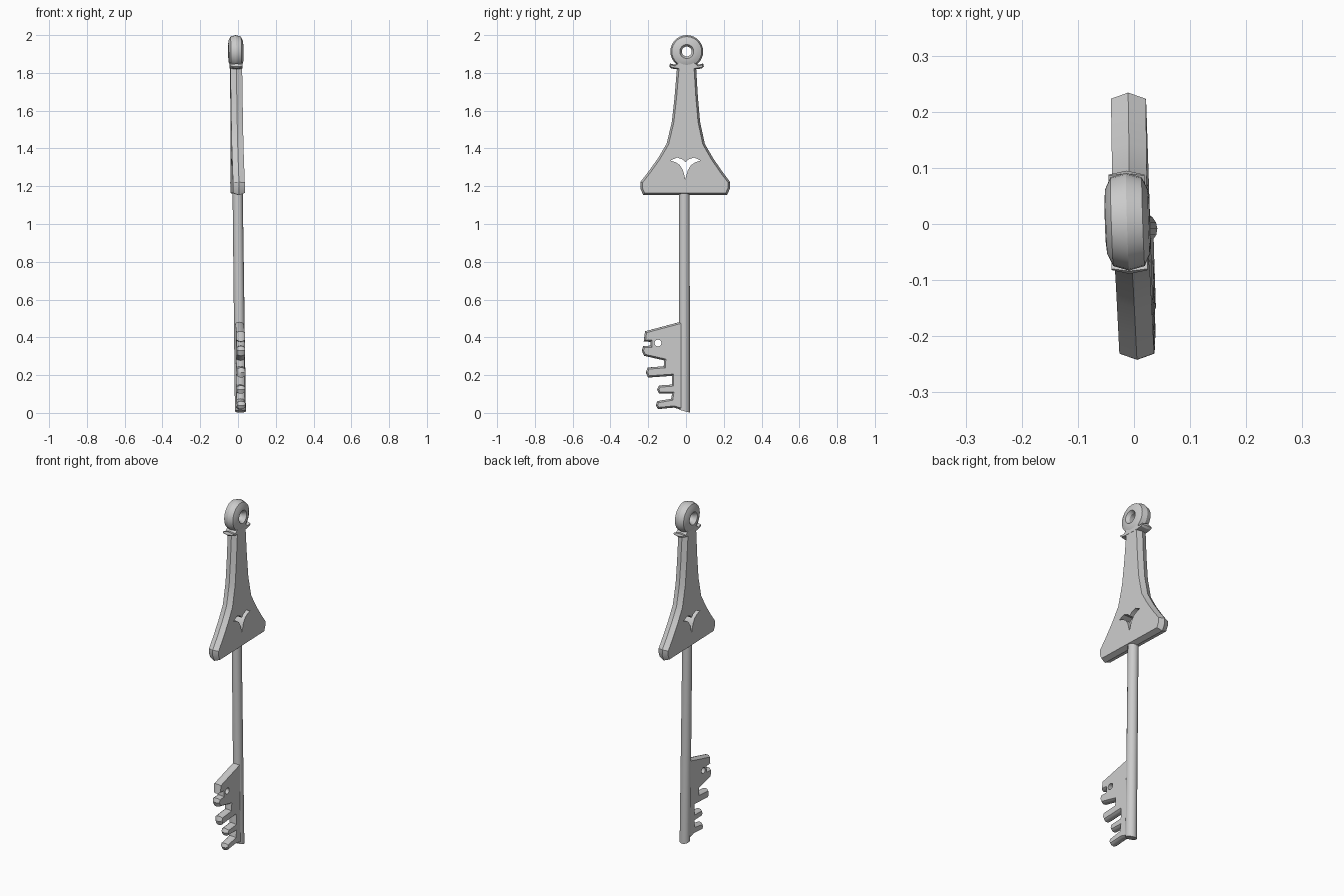
import bpy, bmesh, math
from mathutils import Vector

if "Cube" in bpy.data.objects:
    bpy.data.objects.remove(bpy.data.objects["Cube"])


def lean(p):
    # the whole key leans and twists very slightly
    return Vector((p[0] + 0.0125 - 0.0125 * p[2] - 0.033 * p[1], p[1], p[2]))


def finish(bm, name, angle=32):
    for v in bm.verts:
        v.co = lean(v.co)
    bmesh.ops.recalc_face_normals(bm, faces=bm.faces)
    me = bpy.data.meshes.new(name)
    bm.to_mesh(me)
    bm.free()
    ob = bpy.data.objects.new(name, me)
    bpy.context.collection.objects.link(ob)
    bpy.ops.object.select_all(action='DESELECT')
    ob.select_set(True)
    bpy.context.view_layer.objects.active = ob
    bpy.ops.object.shade_smooth_by_angle(angle=math.radians(angle))
    return ob


def inset(pts, d):
    # move every side of a closed outline inwards by d
    n = len(pts)
    area = sum(pts[i][0] * pts[(i + 1) % n][1] - pts[(i + 1) % n][0] * pts[i][1] for i in range(n))
    s = 1 if area > 0 else -1
    out = []
    for i in range(n):
        a, b, c = Vector(pts[i - 1]), Vector(pts[i]), Vector(pts[(i + 1) % n])
        e, f = (b - a).normalized(), (c - b).normalized()
        n1, n2 = Vector((-e.y, e.x)) * s, Vector((-f.y, f.x)) * s
        out.append(tuple(b + (n1 + n2) * (d / max(0.4, 1 + n1.dot(n2)))))
    return out


def plate(name, outline, layers, holes=()):
    # layers: (x, inset) steps for the rim; holes run straight through
    bm = bmesh.new()
    caps = ([], [])
    loops = [(outline, layers)] + [(h, [(layers[0][0], 0), (layers[-1][0], 0)]) for h in holes]
    for pts, steps in loops:
        rings = [[bm.verts.new((x, y, z)) for y, z in inset(pts, d)] for x, d in steps]
        n = len(pts)
        for r, q in zip(rings, rings[1:]):
            for i in range(n):
                j = (i + 1) % n
                bm.faces.new((r[i], r[j], q[j], q[i]))
        for cap, ring in ((caps[0], rings[0]), (caps[1], rings[-1])):
            cap += [bm.edges.get((ring[i], ring[(i + 1) % n])) for i in range(n)]
    for cap, nx in zip(caps, (-1, 1)):
        bmesh.ops.triangle_fill(bm, edges=cap, use_beauty=True, normal=(nx, 0, 0))
    return finish(bm, name)


def mirrored(half, shift=lambda z: 0.0):
    # half outline on +y, doubled to -y
    full = half + [(-y, z) for y, z in reversed(half) if y > 1e-6]
    return [(y + shift(z), z) for y, z in full]


def sway(z):
    return -0.004 + 0.011 * (z - 1.2)


# flared handle with bird-shaped opening
handle = mirrored([(0.222, 1.153), (0.238, 1.19), (0.238, 1.222), (0.195, 1.278), (0.146, 1.348),
                   (0.101, 1.425), (0.075, 1.54), (0.062, 1.67), (0.049, 1.85)], sway)
bird = mirrored([(0, 1.326), (0.016, 1.342), (0.045, 1.352), (0.081, 1.336), (0.05, 1.326),
                 (0.03, 1.312), (0.013, 1.285), (0, 1.237)], sway)
plate("handle", handle, [(-0.031, 0.011), (0, 0), (0.031, 0.011)], [bird])

# collar with small upturned tips
collar = mirrored([(0.045, 1.818), (0.08, 1.823), (0.092, 1.834), (0.087, 1.85), (0.062, 1.843),
                   (0.035, 1.865)], sway)
plate("collar", collar, [(-0.032, 0.006), (0, 0), (0.032, 0.006)])

# domed hanging ring
bm = bmesh.new()
side = [(0.087, 0), (0.079, 0.028), (0.058, 0.038), (0.037, 0.04), (0.026, 0.022)]
prof = side + [(r, -x) for r, x in reversed(side) if x > 0]
N = 28
rows = [[bm.verts.new((x, 0.004 + r * math.cos(a), 1.913 + r * math.sin(a))) for r, x in prof]
        for a in (2 * math.pi * i / N for i in range(N))]
for i in range(N):
    for k in range(len(prof)):
        m = (k + 1) % len(prof)
        bm.faces.new((rows[i][k], rows[i][m], rows[(i + 1) % N][m], rows[(i + 1) % N][k]))
finish(bm, "hanging_ring", 28)

# round shaft with slanted tip
bm = bmesh.new()
N = 16
low, high = [], []
for i in range(N):
    a = 2 * math.pi * i / N
    c, s = math.cos(a), math.sin(a)
    low.append(bm.verts.new((0.029 * c, -0.008 + 0.029 * s, 0.009 - 0.008 * s)))
    high.append(bm.verts.new((0.027 * c, -0.009 + 0.028 * s, 1.17)))
for i in range(N):
    j = (i + 1) % N
    bm.faces.new((low[i], low[j], high[j], high[i]))
bm.faces.new(low)
bm.faces.new(high)
finish(bm, "shaft")

# toothed bit with a small round hole
bit = [(-0.015, 0.485), (-0.037, 0.48), (-0.217, 0.432), (-0.224, 0.378), (-0.188, 0.376), (-0.188, 0.356),
       (-0.226, 0.354), (-0.234, 0.33), (-0.222, 0.302), (-0.116, 0.278), (-0.118, 0.247),
       (-0.204, 0.24), (-0.212, 0.213), (-0.201, 0.187), (-0.074, 0.196), (-0.074, 0.15),
       (-0.143, 0.145), (-0.153, 0.123), (-0.143, 0.102), (-0.074, 0.102), (-0.078, 0.075),
       (-0.152, 0.062), (-0.16, 0.04), (-0.148, 0.02), (-0.064, 0.028), (-0.01, 0.012)]
hole = [(-0.148 + 0.018 * math.cos(t), 0.37 + 0.018 * math.sin(t))
        for t in (math.pi * i / 6 for i in range(12))]
plate("bit", bit, [(-0.022, 0.009), (-0.012, 0.002), (0, 0), (0.012, 0.002), (0.022, 0.009)], [hole])
